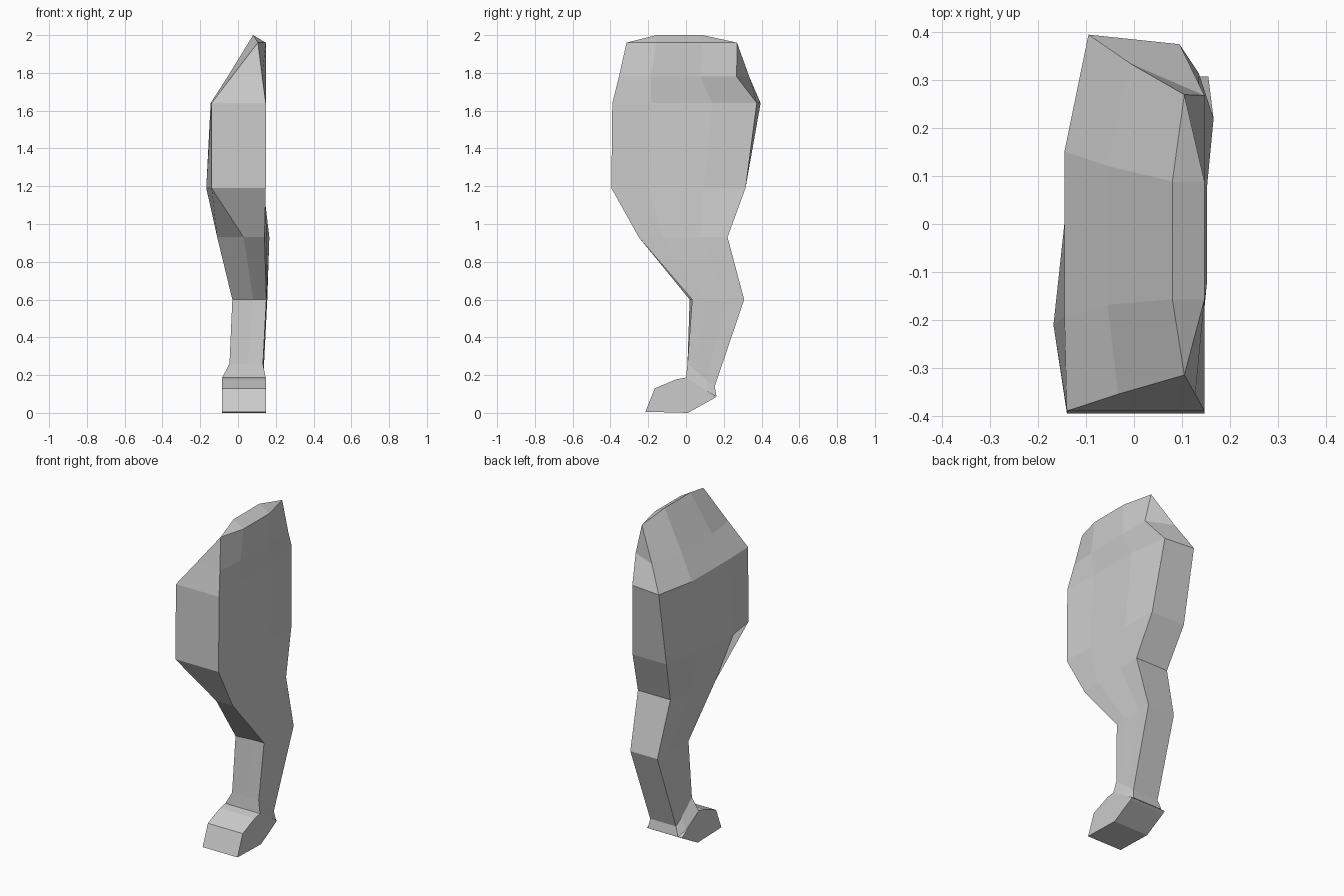
import bpy, bmesh

if "Cube" in bpy.data.objects:
    bpy.data.objects.remove(bpy.data.objects["Cube"])


def finish(bm, name):
    bmesh.ops.recalc_face_normals(bm, faces=bm.faces)
    me = bpy.data.meshes.new(name)
    bm.to_mesh(me)
    bm.free()
    ob = bpy.data.objects.new(name, me)
    bpy.context.collection.objects.link(ob)
    return ob


def lerp(a, b, t):
    return a + (b - a) * t


def ring(row):
    """Eight-sided section: four points on the outer side, four on the inner."""
    zf, zb, ridge, s, yf, ybl, ybr, lf, lm, ln, lb, rf, rm, rb = row
    r, t = 0.27, 0.69
    return [(lf, yf, zf),
            (lm, lerp(yf, ybl, s), lerp(zf, zb, s) + ridge),
            (ln, lerp(yf, ybl, t), lerp(zf, zb, t) + ridge),
            (lb, ybl, zb), (rb, ybr, zb),
            (rm, lerp(yf, ybr, t), lerp(zf, zb, t)),
            (rm, lerp(yf, ybr, r), lerp(zf, zb, r)),
            (rf, yf, zf)]


# Leg: sections from hip to ankle
# z front, z back, ridge, outer split, y front, y back outer, y back inner, outer x (4), inner x (3)
sections = [
    (1.96, 1.96, .04, .27, -.315, .27, .27, .105, .08, .08, .105, .105, .147, .105),
    (1.78, 1.78, 0, .27, -.355, .335, .268, -.033, -.055, -.055, -.008, .128, .147, .147),
    (1.64, 1.64, 0, .25, -.39, .395, .375, -.14, -.145, -.145, -.095, .147, .132, .095),
    (1.19, 1.19, 0, .26, -.395, .315, .315, -.14, -.168, -.135, -.09, .147, .143, .135),
    (.93, .93, 0, .27, -.25, .22, .22, .03, -.11, -.09, -.05, .14, .152, .166),
    (.60, .60, 0, -.05, .033, .308, .308, .08, -.03, -.03, -.025, .15, .152, .155),
    (.26, .14, 0, 0, .008, .152, .152, .05, -.045, -.045, -.04, .132, .132, .132),
    (.185, .085, 0, 0, .0, .162, .162, .03, -.085, -.08, -.06, .147, .147, .14),
]
bm = bmesh.new()
rings = [[bm.verts.new(p) for p in ring(r)] for r in sections]
for a, b in zip(rings, rings[1:]):
    for i in range(8):
        j = (i + 1) % 8
        bm.faces.new((a[i], a[j], b[j], b[i]))
for r in (rings[0], rings[-1]):
    for i in range(3):
        bm.faces.new((r[i], r[i + 1], r[6 - i], r[7 - i]))
bmesh.ops.remove_doubles(bm, verts=bm.verts, dist=.001)
finish(bm, "leg")

# Foot: side profile extruded across
profile = [(-.215, .006), (-.165, .13), (-.05, .178), (.0, .187),
           (.16, .085), (.145, .075), (.01, .0)]
bm = bmesh.new()
face = bm.faces.new([bm.verts.new((-.085, y, z)) for y, z in profile])
ext = bmesh.ops.extrude_face_region(bm, geom=[face], use_keep_orig=True)
bmesh.ops.translate(bm, vec=(.232, 0, 0),
                    verts=[v for v in ext["geom"] if isinstance(v, bmesh.types.BMVert)])
finish(bm, "foot")
